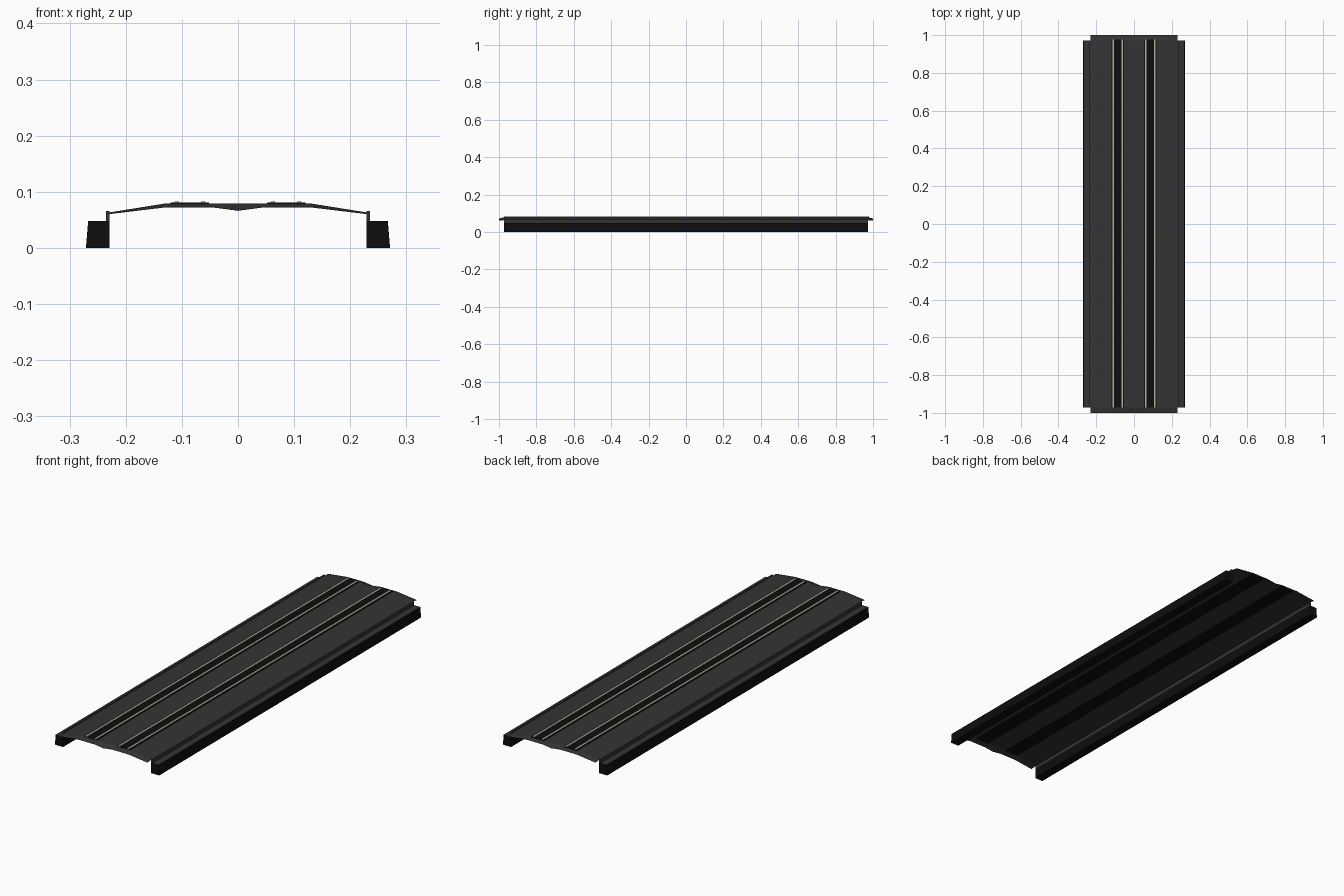
import bpy, bmesh

if "Cube" in bpy.data.objects:
    bpy.data.objects.remove(bpy.data.objects["Cube"])


def material(name, rgb):
    m = bpy.data.materials.new(name)
    m.diffuse_color = (*rgb, 1)
    m.use_nodes = True
    m.node_tree.nodes["Principled BSDF"].inputs["Base Color"].default_value = m.diffuse_color
    return m


GREY = material("dark_grey_plastic", (0.034, 0.034, 0.034))
BLACK = material("black_plastic", (0.004, 0.004, 0.004))
METAL = material("tan_metal", (0.50, 0.43, 0.34))


def loft(name, rows, mats, closed=False):
    """Bridge rows (lists of points); cap the ends when the profile is closed."""
    bm = bmesh.new()
    grid = [[bm.verts.new(p) for p in row] for row in rows]
    n = len(rows[0])
    for a, b in zip(grid, grid[1:]):
        for i in range(n if closed else n - 1):
            j = (i + 1) % n
            bm.faces.new((a[i], a[j], b[j], b[i]))
    if closed:
        bm.faces.new(grid[0])
        bm.faces.new(grid[-1])
        bmesh.ops.recalc_face_normals(bm, faces=bm.faces)
    else:
        for f in bm.faces:
            f.normal_update()
            if f.normal.z < 0:
                f.normal_flip()
    # faces pointing up take the first colour, all others the last
    for f in bm.faces:
        f.normal_update()
        f.material_index = 0 if f.normal.z > 0.5 else len(mats) - 1
    me = bpy.data.meshes.new(name)
    bm.to_mesh(me)
    bm.free()
    for m in mats:
        me.materials.append(m)
    ob = bpy.data.objects.new(name, me)
    bpy.context.collection.objects.link(ob)
    return ob


def extrude(name, profile, y0, y1, mats):
    return loft(name, [[(x, y, z) for x, z in profile] for y in (y0, y1)], mats, True)


def box(x0, x1, z0, z1):
    return [(x0, z0), (x1, z0), (x1, z1), (x0, z1)]


# Road deck: cambered sheet whose two ends droop, with a dip in the middle
def mirrored(half):
    return [(-x, z) for x, z in half] + [(0, half[-1][1])] + [(x, z) for x, z in reversed(half)]


body = mirrored([(0.23, 0.063), (0.13, 0.079), (0.045, 0.079)])
end = [(-0.23, 0.060), (-0.13, 0.072), (-0.045, 0.072), (0, 0.066),
       (0.045, 0.072), (0.13, 0.072), (0.23, 0.060)]
rows = [(-1, end), (-0.972, body), (0.972, body), (1, end)]
loft("road_deck", [[(x, y, z) for x, z in p] for y, p in rows], [GREY])

for s, side in ((-1, "left"), (1, "right")):
    # Side curb with sloping outer wall
    curb = [(0.229, 0), (0.271, 0), (0.267, 0.048), (0.229, 0.048)]
    extrude(side + "_curb", [(s * x, z) for x, z in curb], -0.972, 0.972, [GREY, BLACK])
    # Raised lip between curb and deck
    extrude(side + "_lip", box(s * 0.229, s * 0.235, 0.046, 0.066), -0.972, 0.972, [GREY])
    # Guide lane: black strip and two thin metal rails
    extrude(side + "_lane_strip", box(s * 0.052, s * 0.12, 0.076, 0.0805), -0.972, 0.978, [BLACK])
    for k, x in (("inner", 0.062), ("outer", 0.109)):
        extrude(side + "_" + k + "_rail", box(s * (x - 0.004), s * (x + 0.004), 0.079, 0.0825),
                -0.972, 0.978, [METAL])
